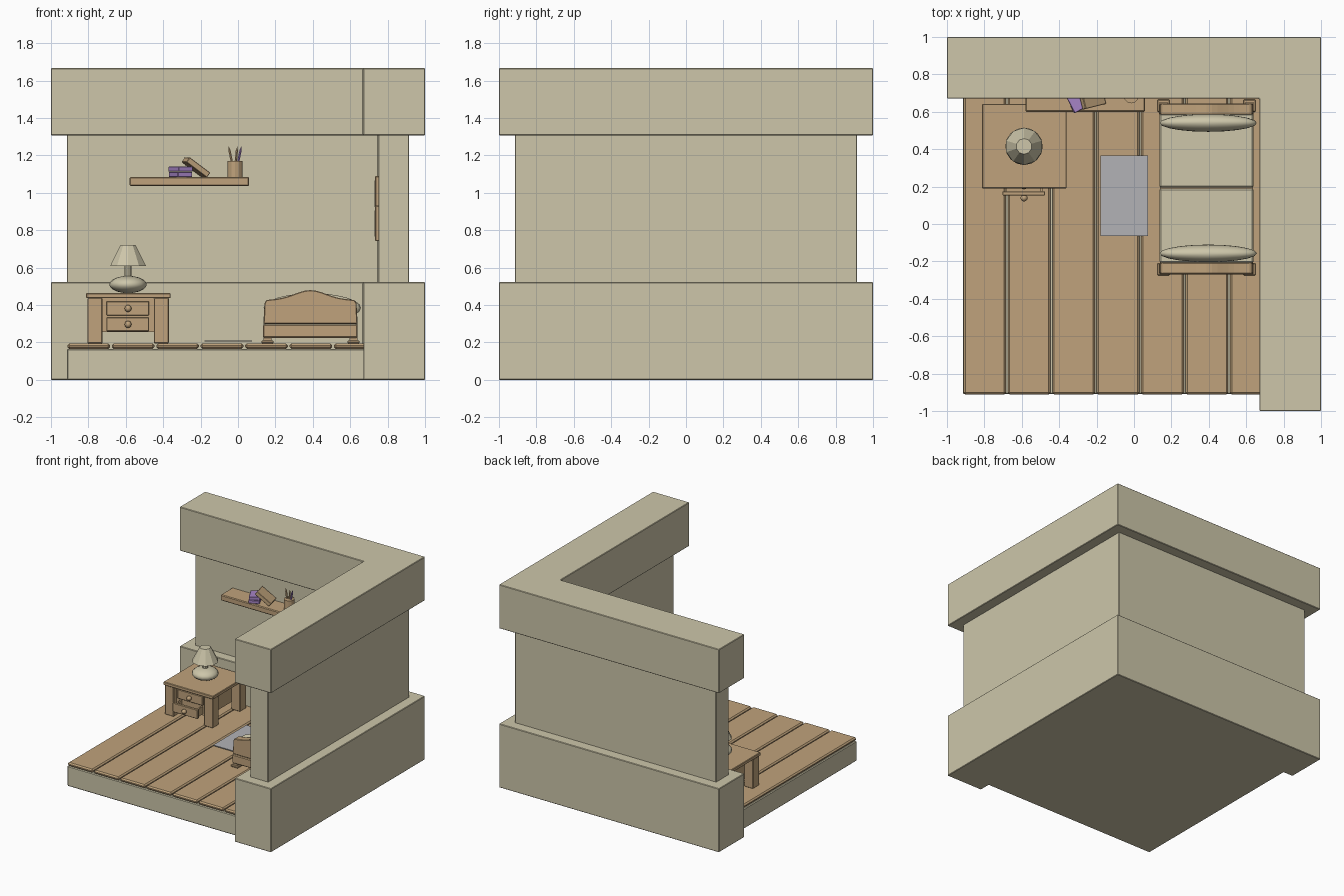
import bpy, bmesh, math
from mathutils import Matrix

if "Cube" in bpy.data.objects:
    bpy.data.objects.remove(bpy.data.objects["Cube"])


def mat(name, r, g, b):
    m = bpy.data.materials.new(name)
    m.diffuse_color = (r, g, b, 1)
    m.use_nodes = True
    m.node_tree.nodes["Principled BSDF"].inputs["Base Color"].default_value = m.diffuse_color
    return m


PALE = mat("pale_plaster", 0.61, 0.565, 0.40)
WOOD = mat("warm_wood", 0.525, 0.365, 0.20)
PURPLE = mat("purple", 0.38, 0.23, 0.56)
GREY = mat("rug_grey", 0.45, 0.45, 0.47)


def finish(name, bm, m, bevel=0):
    bmesh.ops.recalc_face_normals(bm, faces=bm.faces)
    me = bpy.data.meshes.new(name)
    bm.to_mesh(me)
    bm.free()
    me.materials.append(m)
    o = bpy.data.objects.new(name, me)
    bpy.context.collection.objects.link(o)
    if bevel:
        b = o.modifiers.new("bevel", "BEVEL")
        b.width = bevel
        b.segments = 1
    return o


def box(name, x, y, z, m, bevel=0):
    """Box from (min, max) ranges."""
    bm = bmesh.new()
    c = [(a + b) / 2 for a, b in (x, y, z)]
    s = [b - a for a, b in (x, y, z)]
    bmesh.ops.create_cube(bm, size=1)
    bmesh.ops.scale(bm, vec=s, verts=bm.verts)
    o = finish(name, bm, m, bevel)
    for v in o.data.vertices:
        v.co.x *= 1
    o.location = c
    return o


def prism(name, pts, vec, m, bevel=0):
    """Extrude a closed 3D outline along vec."""
    bm = bmesh.new()
    f = bm.faces.new([bm.verts.new(p) for p in pts])
    g = bmesh.ops.extrude_face_region(bm, geom=[f])
    bmesh.ops.translate(bm, vec=vec, verts=[v for v in g["geom"] if isinstance(v, bmesh.types.BMVert)])
    return finish(name, bm, m, bevel)


def cone(name, loc, r1, r2, h, m, n=10, rot=(0, 0, 0)):
    bm = bmesh.new()
    bmesh.ops.create_cone(bm, cap_ends=True, segments=n, radius1=r1, radius2=r2, depth=h)
    o = finish(name, bm, m)
    o.location = loc
    o.rotation_euler = rot
    return o


def ball(name, loc, s, m, u=16, v=10, smooth=True):
    bm = bmesh.new()
    bmesh.ops.create_uvsphere(bm, u_segments=u, v_segments=v, radius=1)
    bmesh.ops.transform(bm, matrix=Matrix.Diagonal((*s, 1)), verts=bm.verts)
    o = finish(name, bm, m)
    o.location = loc
    if smooth:
        o.data.polygons.foreach_set("use_smooth", [True] * len(o.data.polygons))
    return o


# L-shaped walls: thick base, thin middle, thick cornice
def l_wall(name, out, inn, z0, z1):
    pts = [(-out, inn), (inn, inn), (inn, -out), (out, -out), (out, out), (-out, out)]
    prism(name, [(x, y, z0) for x, y in pts], (0, 0, z1 - z0), PALE, 0.004)


l_wall("wall_base", 1.0, 0.67, 0, 0.523)
l_wall("wall_middle", 0.915, 0.75, 0.515, 1.315)
l_wall("wall_cornice", 1.0, 0.67, 1.307, 1.667)

# Floor slab and chamfered planks
box("floor_slab", (-0.915, 0.69), (-0.91, 0.69), (0.0, 0.166), PALE, 0.006)
for i in range(7):
    x = -0.912 + i * 0.2375
    box(f"floor_plank_{i}", (x, min(x + 0.228, 0.70)), (-0.912, 0.69), (0.166, 0.195), WOOD, 0.01)

# Wall shelf with books and pencil cup
box("shelf", (-0.58, 0.06), (0.6, 0.755), (1.037, 1.085), WOOD, 0.006)
for i in range(2):
    b = box(f"stacked_book_{i}", (-0.35, -0.265), (0.605, 0.725), (1.085 + i * 0.028, 1.112 + i * 0.028), PURPLE, 0.003)
    b.rotation_euler.z = math.radians(24 + 4 * i)
lean = box("leaning_book", (-0.295, -0.155), (0.625, 0.735), (1.12, 1.152), WOOD, 0.003)
lean.rotation_euler = (0, math.radians(36), math.radians(14))
cone("pencil_cup", (-0.015, 0.685, 1.127), 0.04, 0.04, 0.085, WOOD, 12)
for i, (dx, ty, m) in enumerate([(-0.022, -0.2, WOOD), (0.02, 0.2, PURPLE), (0.005, 0.1, WOOD)]):
    cone(f"pencil_{i}", (-0.015 + dx, 0.685, 1.185), 0.007, 0.007, 0.08, m, 6, (0.1 * (i - 1), ty, 0))
    cone(f"pencil_tip_{i}", (-0.015 + dx + 0.05 * math.sin(ty), 0.685 - 0.005 * (i - 1), 1.235), 0.007, 0.001, 0.024, m, 6, (0, ty, 0))

# Framed pictures on the right wall
for i, (y, z) in enumerate([(0.05, 0.742), (0.27, 0.9)]):
    box(f"picture_frame_{i}", (0.733, 0.755), (y, y + 0.19), (z, z + 0.19), WOOD, 0.004)
    box(f"picture_sheet_{i}", (0.731, 0.74), (y + 0.025, y + 0.165), (z + 0.025, z + 0.165), PALE)

# Bedside table
box("table_top", (-0.812, -0.36), (0.19, 0.642), (0.437, 0.464), WOOD, 0.004)
for i, x in enumerate((-0.805, -0.45)):
    for j, y in enumerate((0.2, 0.555)):
        box(f"table_leg_{i}{j}", (x, x + 0.08), (y, y + 0.08), (0.195, 0.438), WOOD, 0.004)
# cabinet is an open shell so the lower drawer slides out
box("cabinet_back", (-0.726, -0.449), (0.24, 0.62), (0.255, 0.438), WOOD)
for i, (z, out) in enumerate([(0.345, 0.0), (0.26, -0.065)]):
    y = 0.218 + out
    box(f"drawer_front_{i}", (-0.703, -0.475), (y, y + 0.022), (z, z + 0.075), WOOD, 0.003)
    ball(f"drawer_knob_{i}", (-0.588, y - 0.014, z + 0.037), (0.019, 0.019, 0.019), WOOD, 10, 8)
    if out:
        box("drawer_floor", (-0.69, -0.488), (y + 0.02, 0.25), (z + 0.005, z + 0.015), WOOD)
        for k, x in enumerate((-0.69, -0.5)):
            box(f"drawer_side_{k}", (x, x + 0.012), (y + 0.02, 0.25), (z + 0.005, z + 0.068), WOOD)

# Lamp
LX, LY = -0.588, 0.415
ball("lamp_base", (LX, LY, 0.51), (0.1, 0.1, 0.046), PALE, 16, 10)
cone("lamp_neck", (LX, LY, 0.583), 0.02, 0.02, 0.08, PALE, 10)
cone("lamp_shade", (LX, LY, 0.666), 0.1, 0.042, 0.112, PALE, 10)

# Rug
box("rug", (-0.18, 0.075), (-0.065, 0.365), (0.204, 0.211), GREY)

# Couch: wavy end boards, rails, feet, cushions and pillows
outline = [(0.137, 0.30), (0.142, 0.41), (0.152, 0.427)]
for i in range(1, 16):
    t = i / 16
    outline.append((0.152 + t * 0.47, 0.427 + 0.053 * (0.3 * math.sin(math.pi * t) + 0.7 * math.sin(math.pi * t) ** 4)))
outline += [(0.622, 0.427), (0.634, 0.41), (0.638, 0.30)]
for n, y in (("front", -0.265), ("back", 0.585)):
    prism(f"couch_end_{n}", [(x, y, z) for x, z in outline], (0, 0.058, 0), WOOD, 0.004)
    box(f"couch_end_rail_{n}", (0.134, 0.64), (y - 0.005, y + 0.06), (0.225, 0.297), WOOD, 0.006)
for n, y in (("front", -0.275), ("back", 0.6)):
    for k, x in enumerate((0.125, 0.585)):
        box(f"couch_foot_{n}_{k}", (x, x + 0.065), (y, y + 0.065), (0.195, 0.211), WOOD, 0.004)
        box(f"couch_foot_block_{n}_{k}", (x + 0.012, x + 0.053), (y + 0.012, y + 0.053), (0.205, 0.23), WOOD)
box("couch_frame", (0.14, 0.636), (-0.21, 0.59), (0.225, 0.275), WOOD)
for i, y in enumerate((-0.208, 0.194)):
    box(f"seat_cushion_{i}", (0.136, 0.64), (y, y + 0.398), (0.272, 0.345), PALE, 0.008)
for n, y, t in (("front", -0.157, 0.05), ("back", 0.54, -0.05)):
    p = ball(f"pillow_{n}", (0.397, y, 0.385), (0.26, 0.047, 0.078), PALE, 20, 12)
    p.rotation_euler.x = t
